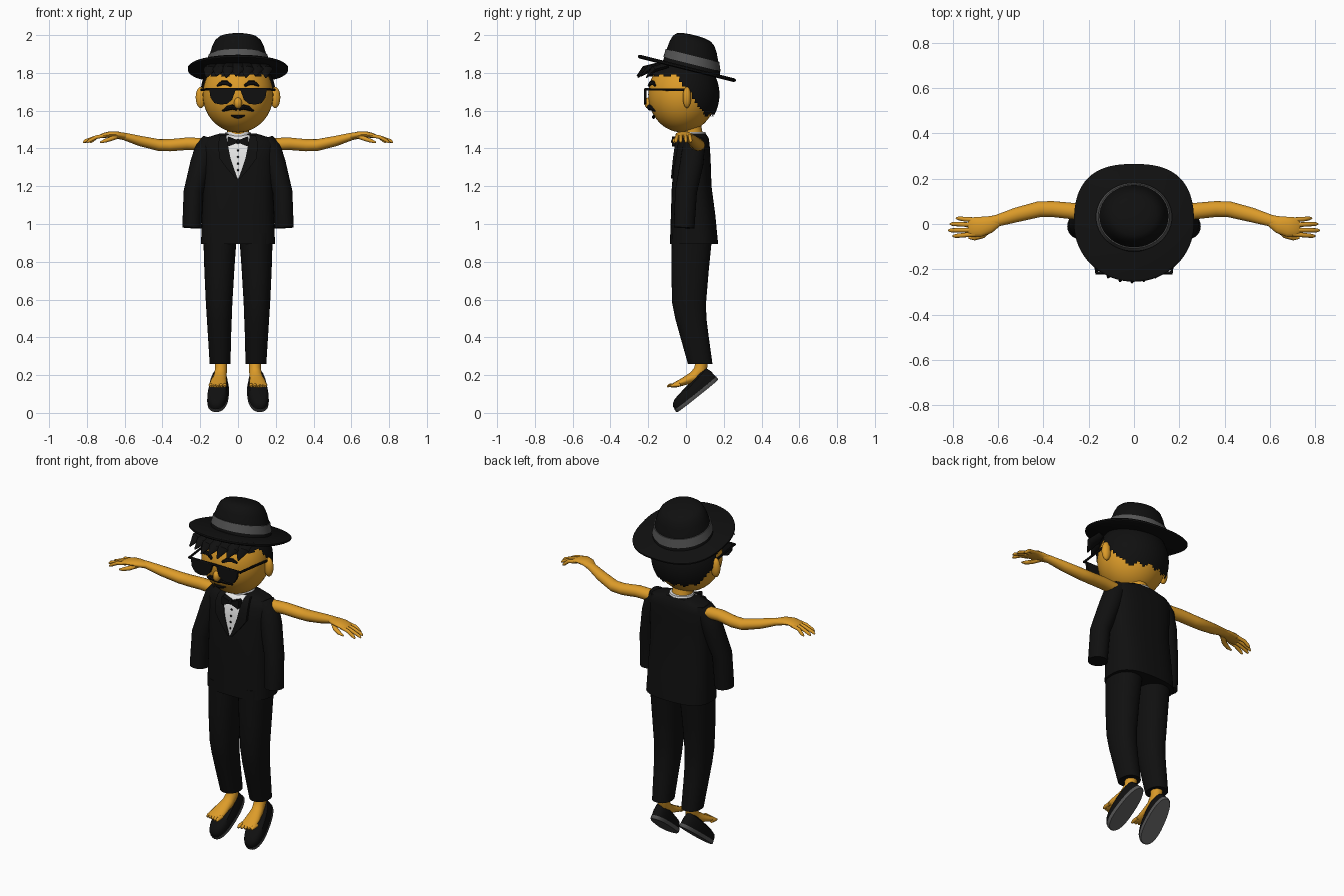
import bpy, bmesh, math
from mathutils import Vector, Matrix


def material(name, r, g, b):
    m = bpy.data.materials.new(name)
    m.diffuse_color = (r, g, b, 1)
    return m


BLACK = material("black", 0.005, 0.005, 0.005)
SKIN = material("skin", 0.72, 0.33, 0.022)
GREY = material("grey", 0.09, 0.09, 0.09)
WHITE = material("white", 0.8, 0.8, 0.8)


def finish(name, bm, mat):
    bmesh.ops.recalc_face_normals(bm, faces=bm.faces)
    me = bpy.data.meshes.new(name)
    bm.to_mesh(me)
    bm.free()
    me.materials.append(mat)
    ob = bpy.data.objects.new(name, me)
    bpy.context.collection.objects.link(ob)
    return ob


def loft(name, rings, mat, matrix=None):
    """Skin a list of equal-length point rings and cap both ends."""
    bm = bmesh.new()
    vs = [[bm.verts.new(p) for p in r] for r in rings]
    n = len(vs[0])
    for a, b in zip(vs, vs[1:]):
        for i in range(n):
            bm.faces.new((a[i], a[(i + 1) % n], b[(i + 1) % n], b[i]))
    bm.faces.new(vs[0])
    bm.faces.new(vs[-1])
    if matrix:
        bm.transform(matrix)
    return finish(name, bm, mat)


def oval(cx, cy, z, rx, ry, p=2.0, n=32):
    pts = []
    for i in range(n):
        c, s = math.cos(math.tau * i / n), math.sin(math.tau * i / n)
        pts.append(Vector((cx + rx * math.copysign(abs(c) ** (2 / p), c),
                           cy + ry * math.copysign(abs(s) ** (2 / p), s), z)))
    return pts


def tube(name, path, radii, mat, up=(0, 0, 1), n=14):
    """Tube along a path; radii are (sideways, upward) pairs."""
    path = [Vector(p) for p in path]
    rings = []
    for i, p in enumerate(path):
        t = (path[min(i + 1, len(path) - 1)] - path[max(i - 1, 0)]).normalized()
        side = t.cross(Vector(up)).normalized()
        top = side.cross(t)
        a, b = radii[i]
        rings.append([p + side * a * math.cos(math.tau * k / n) + top * b * math.sin(math.tau * k / n)
                      for k in range(n)])
    return loft(name, rings, mat)


def ball(name, centre, size, mat, seg=24):
    bm = bmesh.new()
    bmesh.ops.create_uvsphere(bm, u_segments=seg, v_segments=seg * 2 // 3, radius=1)
    bm.transform(Matrix.Translation(centre) @ Matrix.Diagonal((*size, 1)))
    return finish(name, bm, mat)


# Head
HC, HR = Vector((0, -0.02, 1.685)), Vector((0.187, 0.18, 0.2))


def face_y(x, z, out=0.004):
    k = 1 - (x / HR.x) ** 2 - ((z - HC.z) / HR.z) ** 2
    return HC.y - HR.y * math.sqrt(max(k, 0)) - out


ball("head", HC, HR, SKIN, 40)
ball("nose", (0, -0.198, 1.64), (0.021, 0.022, 0.03), SKIN)

# Hair shell trimmed along a hairline that drops toward the nape
bm = bmesh.new()
bmesh.ops.create_uvsphere(bm, u_segments=72, v_segments=60, radius=1)
bm.transform(Matrix.Translation(HC) @ Matrix.Diagonal((0.2, 0.197, 0.212, 1)))
cut = []
for f in bm.faces:
    c = f.calc_center_median()
    line = max(1.58, min(1.785, 1.72 - 1.45 * c.y)) + 0.008 * math.sin(14 * math.atan2(c.x, c.y))
    if c.z < line:
        cut.append(f)
bmesh.ops.delete(bm, geom=cut, context='FACES')
finish("hair", bm, BLACK)
for i, x in enumerate((-0.15, -0.1, -0.05, 0, 0.05, 0.1, 0.15)):
    y = -0.26 + 2.2 * x * x
    tube("fringe_tuft", [(x * 0.85, y + 0.11, 1.84), (x, y + 0.04, 1.82), (x * 1.05 - 0.01, y, 1.775 + 0.008 * (i % 2))],
         [(0.04, 0.015), (0.036, 0.018), (0.004, 0.003)], BLACK, n=8)

# Face details
for s in (1, -1):
    ball("ear", (s * 0.197, 0.005, 1.67), (0.027, 0.022, 0.056), SKIN)
    brow = [(0.035, 1.732), (0.06, 1.747), (0.085, 1.747), (0.11, 1.732)]
    tube("eyebrow", [(s * x, face_y(x, z), z) for x, z in brow],
         [(0.008, 0.007), (0.01, 0.012), (0.01, 0.012), (0.006, 0.005)], BLACK, n=8)
    stache = [(0.003, 1.607), (0.03, 1.619), (0.055, 1.613), (0.083, 1.598)]
    tube("moustache", [(s * x, face_y(x, z), z) for x, z in stache],
         [(0.012, 0.007), (0.015, 0.014), (0.012, 0.013), (0.004, 0.004)], BLACK, n=8)
    lens = [(0.012, 1.712), (0.152, 1.715), (0.146, 1.67), (0.125, 1.64), (0.09, 1.632), (0.055, 1.637), (0.03, 1.66)]
    loft("lens", [[(s * x, y, z) for x, z in lens] for y in (-0.222, -0.208)], BLACK)
    tube("temple_arm", [(s * 0.165, -0.216, 1.713), (s * 0.195, 0.0, 1.71)], [(0.006, 0.007)] * 2, BLACK, n=6)
tube("glasses_bar", [(-0.17, -0.216, 1.713), (0.17, -0.216, 1.713)], [(0.006, 0.007)] * 2, BLACK, n=6)
tube("goatee", [(x, face_y(x, 1.57), 1.567 + 6 * x * x) for x in (-0.037, -0.018, 0, 0.018, 0.037)],
     [(0.004, 0.003), (0.007, 0.007), (0.009, 0.011), (0.007, 0.007), (0.004, 0.003)], BLACK, n=8)

# Hat, tilted back
TILT = Matrix.Translation((0, 0, 1.825)) @ Matrix.Rotation(math.radians(-14), 4, 'X')


def brim(k, h):
    front, back = oval(0, 0, h, 0.265 * k, 0.262 * k, 2, 64), oval(0, 0, h, 0.265 * k, 0.272 * k, 2.6, 64)
    return [b if b.y > 0 else f for f, b in zip(front, back)]


def crown(h, r):
    return oval(0, 0.03 - 0.17 * h, h, r, r * 0.93, 2, 48)


loft("hat_brim", [brim(0.97, -0.01), brim(1, -0.004), brim(1, 0.004), brim(0.97, 0.01)], BLACK, TILT)
loft("hat_crown", [crown(h, r) for h, r in ((0, 0.168), (0.03, 0.163), (0.07, 0.153), (0.12, 0.137),
                                            (0.15, 0.122), (0.168, 0.1), (0.177, 0.065), (0.18, 0.02))], BLACK, TILT)
loft("hat_band", [crown(0.028, 0.168), crown(0.073, 0.157)], GREY, TILT)

# Jacket body: height, half width, front y, back y
BODY = [(0.895, 0.196, -0.085, 0.17), (1.05, 0.19, -0.08, 0.155), (1.2, 0.185, -0.075, 0.135), (1.35, 0.188, -0.06, 0.13),
        (1.42, 0.196, -0.05, 0.125), (1.455, 0.175, -0.032, 0.12), (1.478, 0.1, 0.0, 0.105)]
loft("jacket", [oval(0, (a + b) / 2, z, w, (b - a) / 2, 2.7, 48) for z, w, a, b in BODY], BLACK)


def chest_y(z):
    for p, q in zip(BODY, BODY[1:]):
        if p[0] <= z <= q[0]:
            return p[2] + (q[2] - p[2]) * (z - p[0]) / (q[0] - p[0])
    return BODY[-1][2]


def chest_strip(name, rows, depth, mat):
    """Thin panel on the chest; rows are (height, x start, x end)."""
    loft(name, [[(a, chest_y(z) - depth, z), (b, chest_y(z) - depth, z),
                 (b, chest_y(z) + 0.01, z), (a, chest_y(z) + 0.01, z)] for z, a, b in rows], mat)


V = [(1.24, 0.002), (1.3, 0.024), (1.35, 0.04), (1.42, 0.054), (1.455, 0.06), (1.47, 0.062)]
chest_strip("shirt_front", [(z, -w, w) for z, w in V], 0.005, WHITE)
for s in (1, -1):
    chest_strip("lapel", [(z, s * w, s * (w + e)) for (z, w), e in zip(V, (0.01, 0.04, 0.06, 0.05, 0.04, 0.03))], 0.009, BLACK)
    loft("bow_tie_wing", [[(s * x, y, 1.437 + h * k) for y, k in ((-0.075, -1), (-0.075, 1), (-0.045, 1), (-0.045, -1))]
                          for x, h in ((0.004, 0.008), (0.05, 0.026), (0.056, 0.02))], BLACK)
ball("bow_tie_knot", (0, -0.066, 1.437), (0.012, 0.014, 0.013), BLACK, 12)
for z in (1.39, 1.355, 1.32, 1.285):
    ball("shirt_button", (0, chest_y(z) - 0.005, z), (0.006, 0.005, 0.006), BLACK, 9)
tube("neck", [(0, 0.045, 1.42), (0, 0.02, 1.54)], [(0.057, 0.055)] * 2, SKIN, (0, 1, 0), 24)
loft("collar", [oval(0, 0.045, 1.44, 0.078, 0.07), oval(0, 0.04, 1.488, 0.066, 0.062)], WHITE)

for s in (1, -1):
    def side(pts):
        return [(s * x, y, z) for x, y, z in pts]

    # Sleeve hanging at the side
    tube("sleeve", side([(0.145, 0.045, 1.445), (0.17, 0.04, 1.4), (0.195, 0.03, 1.32), (0.236, 0.0, 1.17), (0.244, -0.01, 0.98)]),
         [(0.045, 0.05), (0.058, 0.06), (0.058, 0.062), (0.052, 0.058), (0.051, 0.055)], BLACK, (0, 1, 0), 24)
    # Bare arm held out sideways, with hand
    tube("arm", side([(0.12, 0.05, 1.42), (0.27, 0.057, 1.425), (0.36, 0.066, 1.417), (0.42, 0.065, 1.418),
                      (0.52, 0.04, 1.44), (0.6, 0.016, 1.463), (0.64, 0.005, 1.47)]),
         [(0.036, 0.033), (0.036, 0.033), (0.035, 0.032), (0.035, 0.031), (0.032, 0.027), (0.026, 0.02), (0.025, 0.018)], SKIN, n=20)
    tube("palm", side([(0.6, 0.016, 1.463), (0.64, -0.003, 1.472), (0.68, -0.012, 1.474), (0.715, -0.014, 1.468), (0.73, -0.014, 1.463)]),
         [(0.025, 0.018), (0.038, 0.018), (0.044, 0.016), (0.043, 0.013), (0.036, 0.009)], SKIN, n=16)
    for y0, y1, x1 in ((0.018, 0.025, 0.785), (-0.004, 0.0, 0.812), (-0.026, -0.028, 0.82), (-0.045, -0.053, 0.8)):
        tube("finger", side([(0.7, y0, 1.469), (0.75, (y0 + y1) / 2, 1.46), (x1 - 0.012, y1, 1.44), (x1, y1, 1.431)]),
             [(0.011, 0.01), (0.01, 0.01), (0.009, 0.009), (0.004, 0.004)], SKIN, n=10)
    tube("thumb", side([(0.635, -0.02, 1.465), (0.67, -0.05, 1.452), (0.705, -0.062, 1.44), (0.73, -0.062, 1.432)]),
         [(0.014, 0.012), (0.014, 0.012), (0.011, 0.01), (0.004, 0.004)], SKIN, n=10)

    # Trouser leg
    leg = [(0.26, 0.095, 0.055, 0.01, 0.14), (0.42, 0.098, 0.062, -0.035, 0.118), (0.5, 0.099, 0.066, -0.057, 0.108),
           (0.58, 0.1, 0.07, -0.073, 0.106), (0.75, 0.099, 0.079, -0.078, 0.12), (0.95, 0.095, 0.089, -0.075, 0.14)]
    loft("trouser_leg", [oval(s * cx, (a + b) / 2, z, r, (b - a) / 2, 2.2) for z, cx, r, a, b in leg], BLACK)

    # Bare foot with toes
    tube("foot", side([(0.09, 0.085, 0.3), (0.09, 0.078, 0.23), (0.095, 0.045, 0.19), (0.103, -0.01, 0.167), (0.107, -0.06, 0.147), (0.107, -0.078, 0.143)]),
         [(0.032, 0.032), (0.032, 0.035), (0.034, 0.032), (0.042, 0.021), (0.046, 0.014), (0.04, 0.008)], SKIN, (0, -0.5, 1), 20)
    for i in range(5):
        x = 0.07 + 0.0185 * i
        y = -0.1 + 0.005 * i
        tube("toe", side([(x, y + 0.05, 0.149), (x, y + 0.015, 0.146), (x, y, 0.14)]),
             [(0.011, 0.01), (0.011, 0.01), (0.006, 0.005)], SKIN, n=10)

    # Shoe hanging toe-down below the foot
    u = Vector((s * -0.028, 0.22, 0.175)).normalized()
    w = u.cross(Vector((0, 0, 1))).normalized()
    up = w.cross(u)
    place = Matrix((w, u, up)).transposed().to_4x4()
    place.translation = (s * 0.116, -0.048, 0.003)

    def shoe(k, h, rise=0.0):
        ring = oval(0, 0.14, h, 0.058 * k, 0.14 * (0.4 + 0.6 * k), 2.4, 36)
        for p in ring:
            t = p.y / 0.28
            p.x *= 1.03 - 0.22 * t
            p.z += rise * t
        return ring
    loft("shoe_sole", [shoe(0.97, 0), shoe(1.02, 0.005), shoe(1.02, 0.02)], GREY, place)
    loft("shoe_upper", [shoe(0.99, 0.02), shoe(0.97, 0.036, 0.02), shoe(0.86, 0.048, 0.04), shoe(0.62, 0.056, 0.04)], BLACK, place)

# Smooth shading with crisp edges
bpy.ops.object.select_all(action='SELECT')
bpy.context.view_layer.objects.active = bpy.context.scene.objects[0]
bpy.ops.object.shade_smooth_by_angle(angle=math.radians(40))
